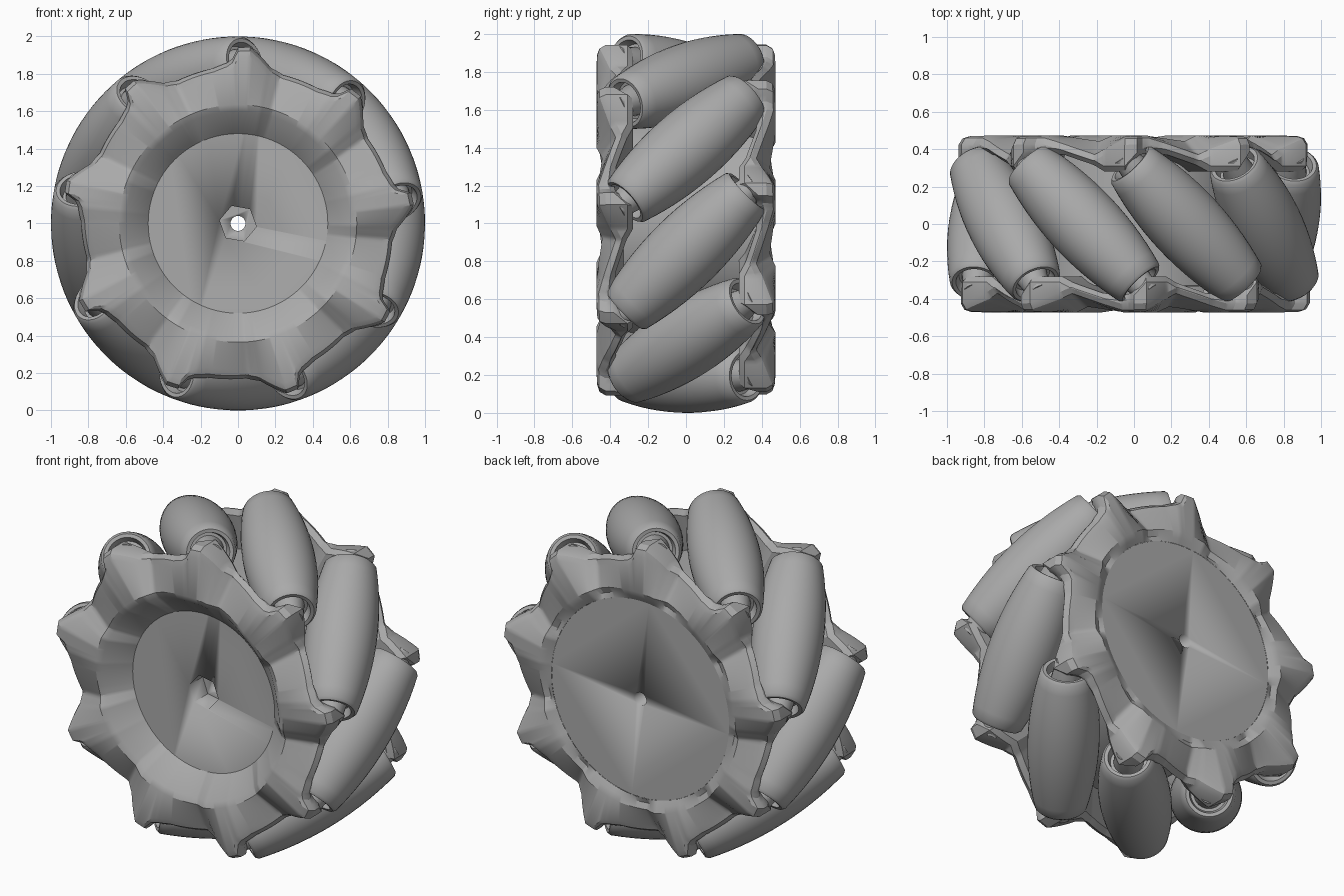
import bpy, bmesh, math
from mathutils import Matrix, Vector

cube = bpy.data.objects.get("Cube")
if cube:
    bpy.data.objects.remove(cube)

COUNT = 9
PITCH = 360 / COUNT
ROLLER_PHASE = -10.5
LOBE_PHASE = 7
AXIS_R = 0.8

grey = bpy.data.materials.new("mid grey")
grey.use_nodes = True
COLOR = (0.4, 0.4, 0.4, 1)
grey.diffuse_color = COLOR
grey.node_tree.nodes["Principled BSDF"].inputs["Base Color"].default_value = COLOR


def finish(name, bm, angle=35):
    bmesh.ops.recalc_face_normals(bm, faces=bm.faces)
    mesh = bpy.data.meshes.new(name)
    bm.to_mesh(mesh)
    bm.free()
    mesh.materials.append(grey)
    obj = bpy.data.objects.new(name, mesh)
    bpy.context.collection.objects.link(obj)
    bpy.ops.object.select_all(action="DESELECT")
    bpy.context.view_layer.objects.active = obj
    obj.select_set(True)
    bpy.ops.object.shade_smooth_by_angle(angle=math.radians(angle))
    return obj


def grid(bm, rows, wrap_rows=False, wrap_cols=False):
    verts = [[bm.verts.new(p) for p in row] for row in rows]
    n, m = len(rows), len(rows[0])
    for i in range(n if wrap_rows else n - 1):
        for j in range(m if wrap_cols else m - 1):
            a, b = verts[i], verts[(i + 1) % n]
            k = (j + 1) % m
            bm.faces.new((a[j], a[k], b[k], b[j]))
    return verts


def wheel_point(r, degrees, y):
    a = math.radians(degrees)
    return Vector((r * math.cos(a), y, 1 + r * math.sin(a)))


def lerp_keys(keys, x):
    for (x0, v0), (x1, v1) in zip(keys, keys[1:]):
        if x0 <= x <= x1:
            return v0 + (v1 - v0) * (x - x0) / (x1 - x0)
    return keys[-1][1]


# Side plates: keys run over one pitch, in degrees from the lobe
RADIUS = [(-33, .86), (-28, .84), (-14, .83), (-9, .85), (-4, .91), (-1, .945),
          (3, .94), (5, .88), (7, .86)]
OUTER_DROP = [(-33, 0), (-26, .03), (-13, .09), (-1, .005), (7, 0)]
RIM_DROP = [(-33, 0), (-18, .025), (-14, .03), (-8, 0), (7, 0)]
INNER_Y = [(-33, .38), (-19, .36), (-9, .28), (-1, .28), (4, .37), (7, .38)]


def side_plate(name, back, bowl_r, bowl_y, rim_r):
    rows = []
    steps = 40
    for i in range(COUNT * steps):
        phase = -33 + PITCH * (i % steps) / steps
        theta = LOBE_PHASE + PITCH * (i // steps) + phase
        r, inner = lerp_keys(RADIUS, phase), lerp_keys(INNER_Y, phase)
        face = .473 - lerp_keys(OUTER_DROP, phase)
        rim = .473 - lerp_keys(RIM_DROP, phase)
        inner = min(inner, face - .07)
        profile = [(bowl_r, bowl_y), (rim_r - .02, rim - .015), (rim_r + .015, rim),
                   (r - .055, face), (r - .02, face - .012), (r, face - .045),
                   (r, inner + .03), (r - .03, inner), (.58, inner)]
        if back:
            theta = 2 * ROLLER_PHASE - theta
        rows.append([wheel_point(pr, theta, py if back else -py) for pr, py in profile])
    bm = bmesh.new()
    grid(bm, rows, wrap_rows=True)
    return finish(name, bm, 28)


side_plate("front_plate", False, .48, .331, .62)
side_plate("back_plate", True, .6, .441, .65)


# Hub core with a through bore and a hexagonal socket
def drum(name, sides, radius, y0, y1, turn=0):
    bm = bmesh.new()
    bmesh.ops.create_cone(bm, cap_ends=True, segments=sides, radius1=radius,
                          radius2=radius, depth=y1 - y0)
    spin = Matrix.Rotation(math.radians(turn), 4, "Z")
    place = Matrix.Translation((0, (y0 + y1) / 2, 1))
    bm.transform(place @ Matrix.Rotation(math.pi / 2, 4, "X") @ spin)
    return finish(name, bm)


hub = drum("hub_core", 64, .6, -.33, .44)
for cutter in (drum("bore_cutter", 32, .04, -1, 1),
               drum("socket_cutter", 6, .1, -.6, -.2, 20)):
    cutter.hide_render = True
    cutter.hide_set(True)
    cut = hub.modifiers.new(cutter.name, "BOOLEAN")
    cut.operation = "DIFFERENCE"
    cut.solver = "EXACT"
    cut.object = cutter


# Barrel rollers whose outline touches a common wheel circle
def barrel_profile(half=.43, n=14):
    points = []
    for i in range(n + 1):
        s0 = half * .94 * (2 * i / n - 1)
        phi = math.atan(s0 / (math.sqrt(2) * AXIS_R))
        d = 1 - AXIS_R / math.cos(phi)
        points.append((s0 + d * math.sin(phi) / math.sqrt(2),
                       d * math.sqrt(1 - math.sin(phi) ** 2 / 2)))
    end, rim = points[-1]
    cap = [(end + .015, rim - .015), (end + .012, rim - .035),
           (end - .04, rim - .045), (end - .04, .01)]
    return [(-s, r) for s, r in reversed(cap)] + points + cap


def revolve(name, profile, frame, sides=40):
    rows = []
    for i in range(sides):
        a = math.tau * i / sides
        rows.append([frame @ Vector((r * math.cos(a), r * math.sin(a), s)) for s, r in profile])
    bm = bmesh.new()
    grid(bm, rows, wrap_rows=True)
    return finish(name, bm, 40)


PIN = [(-.52, .001), (-.52, .06), (-.4, .085), (.4, .085), (.52, .06), (.52, .001)]
for k in range(COUNT):
    theta = ROLLER_PHASE + PITCH * k
    a = math.radians(theta)
    radial = Vector((math.cos(a), 0, math.sin(a)))
    along = Vector((-math.sin(a), 1, math.cos(a))).normalized()
    side = along.cross(radial)
    frame = Matrix.Translation(wheel_point(AXIS_R, theta, 0)) @ \
        Matrix((radial, side, along)).transposed().to_4x4()
    revolve(f"roller_{k + 1}", barrel_profile(), frame)
    revolve(f"roller_pin_{k + 1}", PIN, frame, 20)
